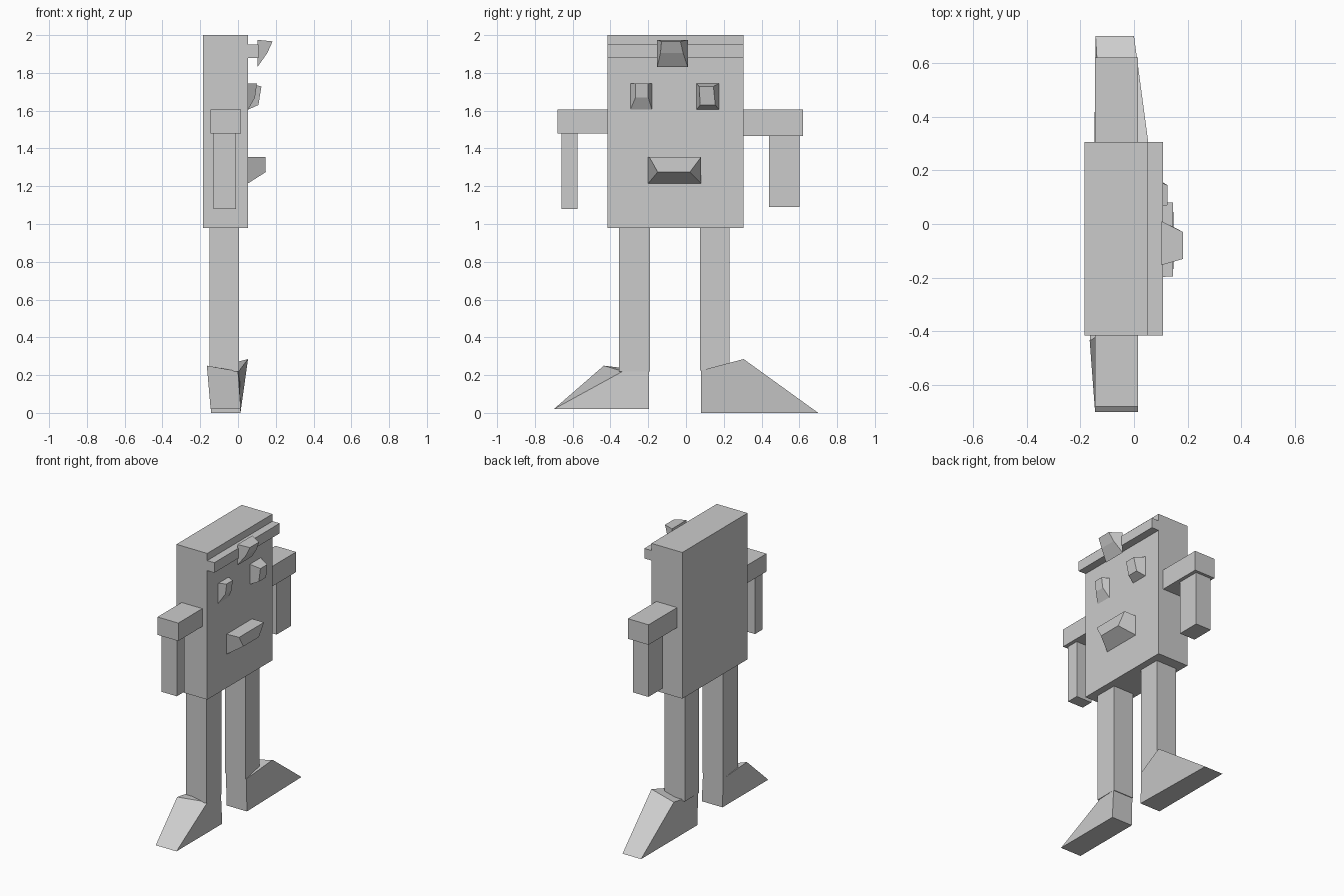
import bpy


def bridge(name, a, b):
    """Solid between two matching quads."""
    faces = [(0, 1, 2, 3), (7, 6, 5, 4)]
    faces += [(i, i + 4, (i + 1) % 4 + 4, (i + 1) % 4) for i in range(4)]
    me = bpy.data.meshes.new(name)
    me.from_pydata(a + b, [], faces)
    # flip if the winding made the solid inside-out
    c = sum((v.co for v in me.vertices), me.vertices[0].co * 0) / 8
    me.update()
    if sum(p.normal.dot(p.center - c) for p in me.polygons) < 0:
        me.flip_normals()
    ob = bpy.data.objects.new(name, me)
    bpy.context.collection.objects.link(ob)
    return ob


def rect(x, y0, y1, z0, z1):
    return [(x, y0, z0), (x, y1, z0), (x, y1, z1), (x, y0, z1)]


def box(name, x0, x1, y0, y1, z0, z1):
    return bridge(name, rect(x0, y0, y1, z0, z1), rect(x1, y0, y1, z0, z1))


def stud(name, x, base, bottom, top):
    """Tapered face feature: base (y0,y1,z0,z1), front edges (x,y0,y1,z)."""
    xb, b0, b1, zb = bottom
    xt, t0, t1, zt = top
    bridge(name, rect(x, *base),
           [(xb, b0, zb), (xb, b1, zb), (xt, t1, zt), (xt, t0, zt)])


# body and headband
box("body", -0.185, 0.053, -0.415, 0.305, 0.98, 2.0)
box("headband", 0.053, 0.108, -0.415, 0.305, 1.88, 1.95)

# arms
box("left_upper_arm", -0.145, 0.015, -0.68, -0.415, 1.48, 1.605)
box("left_forearm", -0.13, -0.01, -0.66, -0.575, 1.08, 1.48)
box("right_upper_arm", -0.145, 0.015, 0.305, 0.62, 1.465, 1.605)
box("right_forearm", -0.13, -0.01, 0.44, 0.60, 1.09, 1.465)

# legs
box("left_leg", -0.152, 0.005, -0.355, -0.19, 0.22, 0.98)
box("right_leg", -0.152, 0.005, 0.075, 0.23, 0.225, 0.98)

# wedge feet: inner end, then slanted toe face
bridge("left_foot",
       [(-0.145, -0.195, 0.02), (0.015, -0.195, 0.02),
        (0.005, -0.195, 0.22), (-0.15, -0.195, 0.22)],
       [(-0.145, -0.70, 0.02), (0.015, -0.70, 0.02),
        (0.0, -0.335, 0.22), (-0.165, -0.435, 0.25)])
bridge("right_foot",
       [(-0.143, 0.08, 0.0), (0.013, 0.08, 0.0),
        (0.008, 0.08, 0.225), (-0.15, 0.08, 0.225)],
       [(-0.143, 0.70, 0.0), (0.0, 0.70, 0.0),
        (0.053, 0.305, 0.285), (-0.12, 0.305, 0.24)])

# face
stud("left_eye", 0.053, (-0.295, -0.18, 1.605, 1.745),
     (0.09, -0.267, -0.2, 1.67), (0.10, -0.267, -0.2, 1.743))
stud("right_eye", 0.053, (0.055, 0.175, 1.605, 1.745),
     (0.108, 0.075, 0.155, 1.63), (0.124, 0.07, 0.145, 1.728))
stud("mouth", 0.053, (-0.2, 0.08, 1.215, 1.355),
     (0.147, -0.15, 0.02, 1.275), (0.145, -0.195, 0.08, 1.355))
stud("band_ornament", 0.102, (-0.153, 0.01, 1.83, 1.975),
     (0.155, -0.135, -0.015, 1.905), (0.183, -0.13, -0.03, 1.967))
